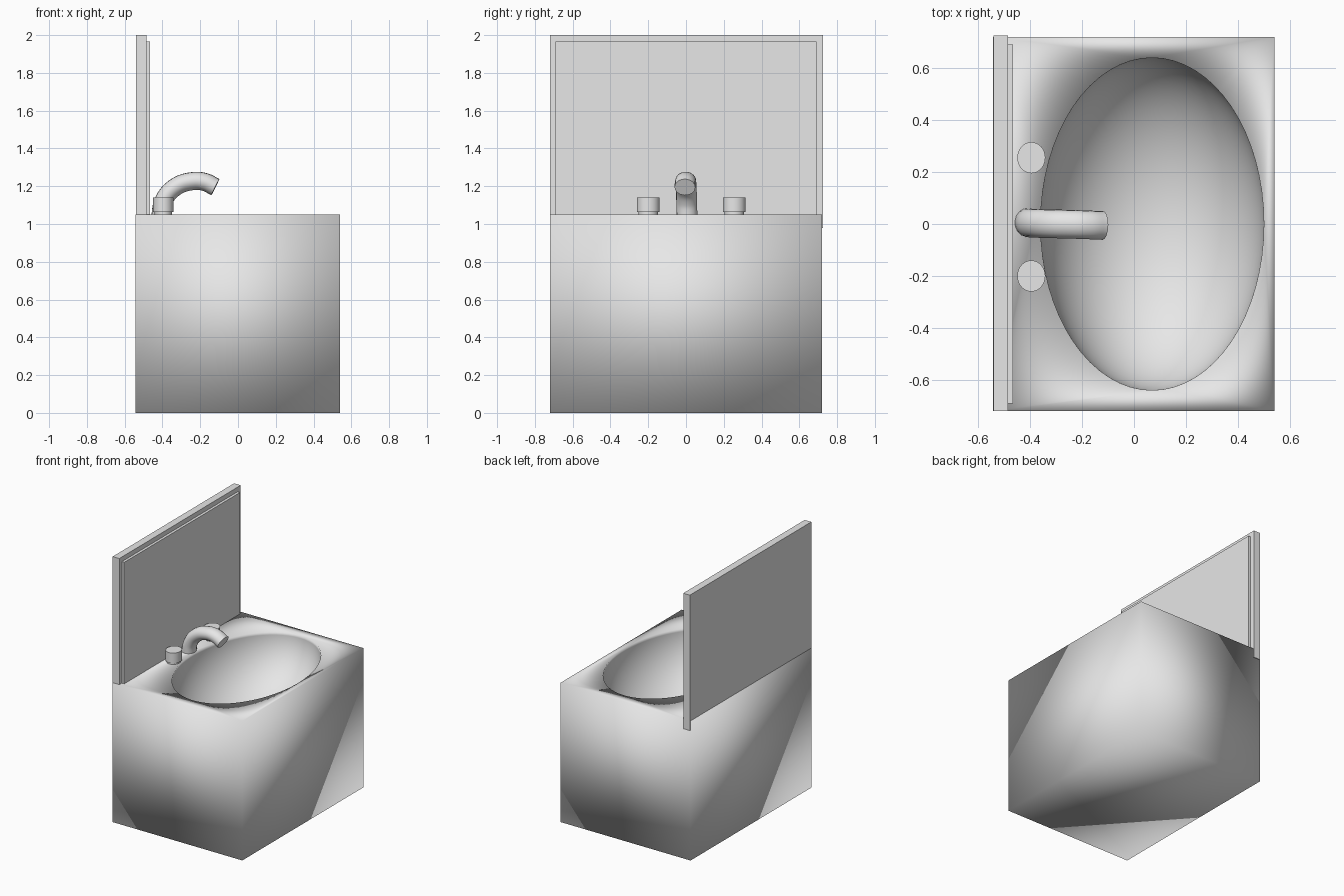
import bpy
import bmesh
from mathutils import Matrix, Vector

cube = bpy.data.objects.get("Cube")
if cube:
    bpy.data.objects.remove(cube, do_unlink=True)

grey = bpy.data.materials.new("light_grey")
grey.use_nodes = True
grey.diffuse_color = (0.8, 0.8, 0.8, 1)
bsdf = next(n for n in grey.node_tree.nodes if n.type == 'BSDF_PRINCIPLED')
bsdf.inputs["Base Color"].default_value = (0.8, 0.8, 0.8, 1)

TOP = 1.05


def add_object(name, bm, smooth=False):
    mesh = bpy.data.meshes.new(name)
    for face in bm.faces:
        face.smooth = smooth
    bm.to_mesh(mesh)
    bm.free()
    mesh.materials.append(grey)
    obj = bpy.data.objects.new(name, mesh)
    bpy.context.collection.objects.link(obj)
    return obj


def select_only(obj):
    bpy.ops.object.select_all(action='DESELECT')
    obj.select_set(True)
    bpy.context.view_layer.objects.active = obj


def box(name, low, high, smooth=False):
    low, high = Vector(low), Vector(high)
    bm = bmesh.new()
    place = Matrix.Translation((low + high) / 2) @ Matrix.Diagonal((*(high - low), 1))
    bmesh.ops.create_cube(bm, size=1, matrix=place)
    return add_object(name, bm, smooth)


# Cabinet block with an oval basin cut into the top
cabinet = box("cabinet", (-0.542, -0.72, 0), (0.54, 0.72, TOP), smooth=True)
bm = bmesh.new()
bmesh.ops.create_uvsphere(
    bm, u_segments=64, v_segments=33, radius=1,
    matrix=Matrix.Translation((0.07, 0, TOP)) @ Matrix.Diagonal((0.43, 0.64, 0.45, 1)))
cutter = add_object("basin_cutter", bm, smooth=True)
cutter.hide_render = True
cut = cabinet.modifiers.new("basin", 'BOOLEAN')
cut.operation = 'DIFFERENCE'
cut.solver = 'EXACT'
cut.object = cutter
select_only(cabinet)
bpy.ops.object.modifier_apply(modifier=cut.name)
bpy.data.objects.remove(cutter, do_unlink=True)

# Backboard and mirror panel
box("backboard", (-0.54, -0.72, 0.98), (-0.485, 0.725, 2))
box("mirror_panel", (-0.49, -0.69, 1), (-0.465, 0.69, 1.965))

# Curved spout
path = [(-0.413, 1.03), (-0.395, 1.12), (-0.335, 1.193),
        (-0.24, 1.227), (-0.175, 1.222), (-0.12, 1.195)]
curve = bpy.data.curves.new("spout", 'CURVE')
curve.dimensions = '3D'
curve.bevel_depth = 0.048
curve.bevel_resolution = 6
curve.use_fill_caps = True
curve.resolution_u = 8
spline = curve.splines.new('BEZIER')
spline.bezier_points.add(len(path) - 1)
for i, (point, (x, z)) in enumerate(zip(spline.bezier_points, path)):
    point.co = (x, 0.005 - 0.002 * i, z)
    point.handle_left_type = point.handle_right_type = 'AUTO'
spout = bpy.data.objects.new("spout", curve)
bpy.context.collection.objects.link(spout)
curve.materials.append(grey)
spout.scale.y = 1.15
select_only(spout)
bpy.ops.object.convert(target='MESH')
bpy.ops.object.shade_smooth_by_angle()


# Tap knobs, each a drum on a slightly narrower foot
def knob(name, y):
    bm = bmesh.new()
    for low, high, size in ((TOP - 0.01, 1.07, 0.85), (1.063, 1.14, 1)):
        place = (Matrix.Translation((-0.395, y, (low + high) / 2))
                 @ Matrix.Diagonal((0.054 * size, 0.06 * size, 1, 1)))
        bmesh.ops.create_cone(bm, cap_ends=True, segments=32, radius1=1,
                              radius2=1, depth=high - low, matrix=place)
    select_only(add_object(name, bm))
    bpy.ops.object.shade_smooth_by_angle()


knob("back_knob", 0.255)
knob("front_knob", -0.2)
